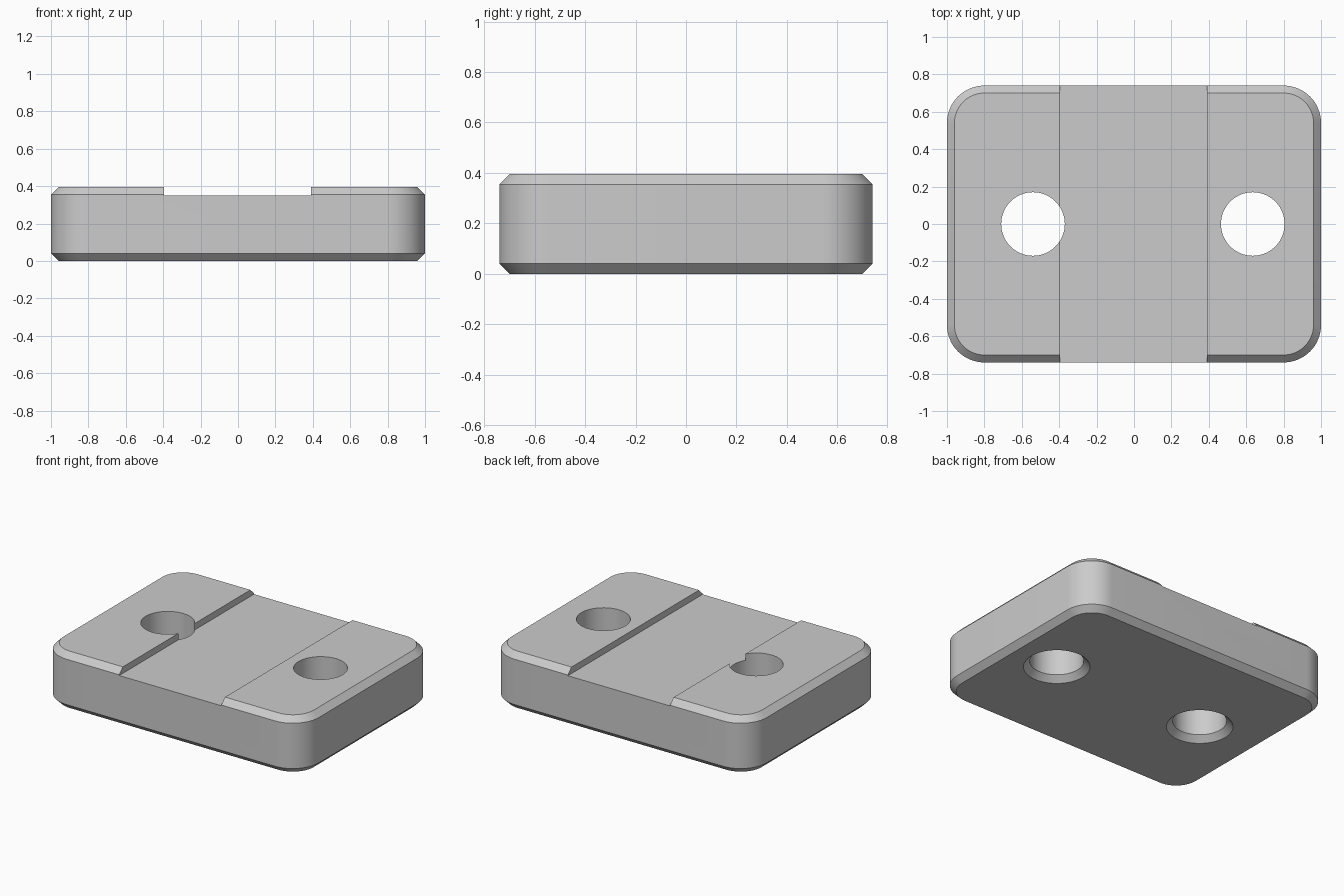
import bpy, bmesh, math

cube = bpy.data.objects.get("Cube")
if cube:
    bpy.data.objects.remove(cube, do_unlink=True)

HALF_X, HALF_Y, HEIGHT = 1.0, 0.74, 0.395
CORNER, CHAMFER = 0.2, 0.04
SLOT_LEFT, SLOT_RIGHT, SLOT_FLOOR = 0.39, -0.395, 0.35
HOLE_RADIUS = 0.17

grey = bpy.data.materials.new("plain grey")
grey.use_nodes = True
colour = (0.6, 0.6, 0.6, 1)
grey.diffuse_color = colour
grey.node_tree.nodes["Principled BSDF"].inputs["Base Color"].default_value = colour


def rounded_outline(hx, hy, r, z, cx=0, steps=16):
    """Ring of points round a rectangle with arc corners."""
    ring = []
    for i, (sx, sy) in enumerate([(1, 1), (-1, 1), (-1, -1), (1, -1)]):
        for s in range(steps + 1):
            a = math.pi / 2 * (i + s / steps)
            ring.append((cx + sx * (hx - r) + r * math.cos(a),
                         sy * (hy - r) + r * math.sin(a), z))
    return ring


def loft(name, rings):
    """Closed solid through matching rings, bottom to top."""
    bm = bmesh.new()
    loops = [[bm.verts.new(p) for p in ring] for ring in rings]
    for low, high in zip(loops, loops[1:]):
        for i in range(len(low)):
            j = (i + 1) % len(low)
            bm.faces.new((low[i], low[j], high[j], high[i]))
    bm.faces.new(loops[0][::-1])
    bm.faces.new(loops[-1])
    bmesh.ops.remove_doubles(bm, verts=bm.verts, dist=1e-5)
    bmesh.ops.recalc_face_normals(bm, faces=bm.faces)
    mesh = bpy.data.meshes.new(name)
    bm.to_mesh(mesh)
    bm.free()
    mesh.materials.append(grey)
    obj = bpy.data.objects.new(name, mesh)
    bpy.context.collection.objects.link(obj)
    return obj


def cut(target, cutter):
    cutter.hide_render = True
    mod = target.modifiers.new("cut", 'BOOLEAN')
    mod.operation, mod.solver, mod.object = 'DIFFERENCE', 'EXACT', cutter
    bpy.context.view_layer.objects.active = target
    bpy.ops.object.modifier_apply(modifier=mod.name)
    bpy.data.objects.remove(cutter, do_unlink=True)


# Rounded block, chamfered at top and bottom
levels = [(CHAMFER, 0), (0, CHAMFER), (0, HEIGHT - CHAMFER), (CHAMFER, HEIGHT)]
block = loft("mounting_block", [
    rounded_outline(HALF_X - d, HALF_Y - d, CORNER - d, z) for d, z in levels])

# Shallow slot running front to back
centre, half = (SLOT_LEFT + SLOT_RIGHT) / 2, (SLOT_LEFT - SLOT_RIGHT) / 2
cut(block, loft("slot_cutter", [
    rounded_outline(half, 1, 0, z, centre, 1) for z in (SLOT_FLOOR, 1)]))

# Through holes, countersunk underneath
for x in (-0.54, 0.635):
    sections = [(HOLE_RADIUS + 2 * CHAMFER, -CHAMFER),
                (HOLE_RADIUS, CHAMFER), (HOLE_RADIUS, 1)]
    cut(block, loft("hole_cutter", [
        rounded_outline(r, r, r, z, x) for r, z in sections]))

# Smooth arcs, crisp edges
bpy.ops.object.select_all(action='DESELECT')
block.select_set(True)
bpy.context.view_layer.objects.active = block
bpy.ops.object.shade_smooth_by_angle(angle=math.radians(30))
